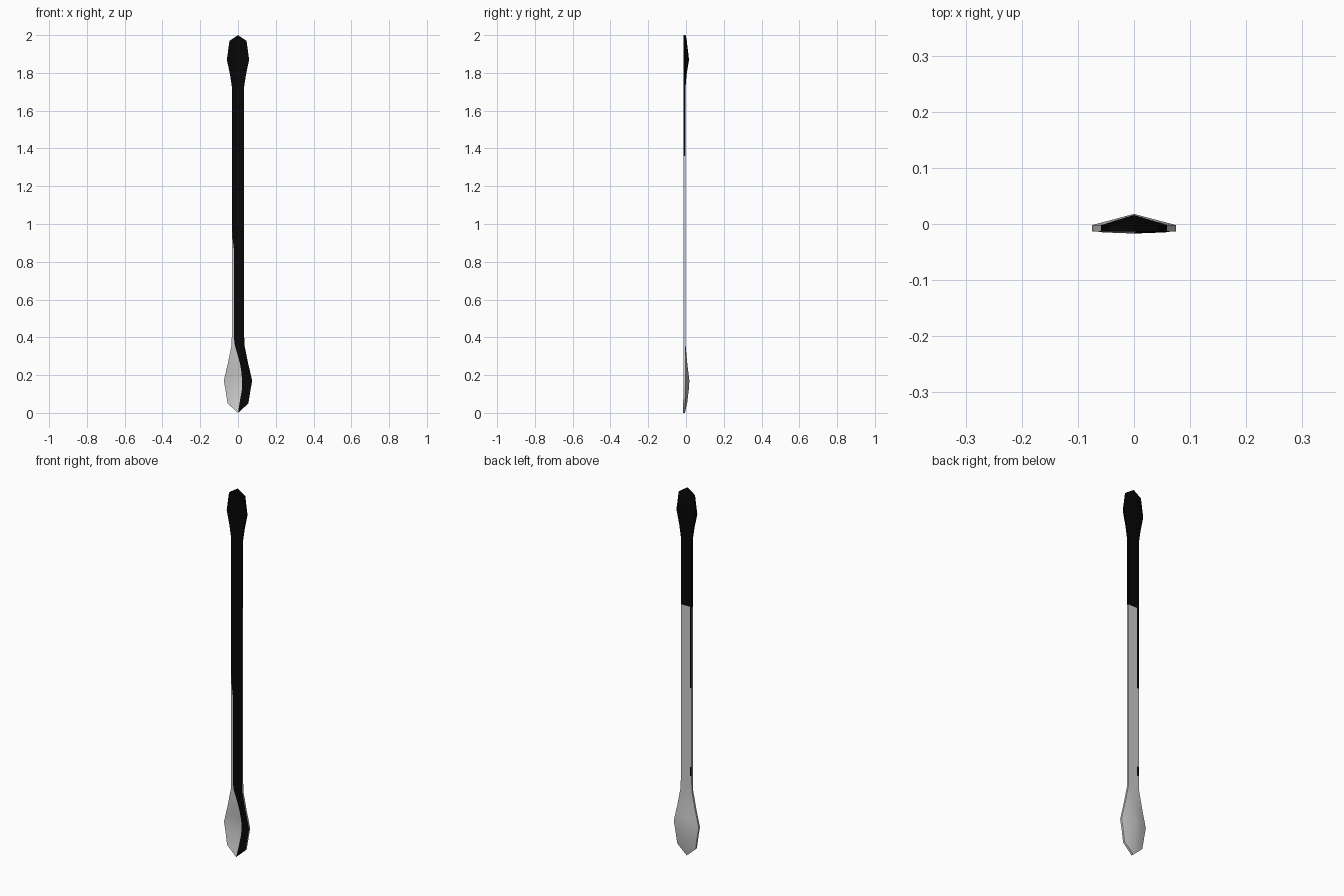
import bpy, bmesh, math

def material(name, v):
    m = bpy.data.materials.new(name)
    m.diffuse_color = (v, v, v, 1)
    return m

T = 0.011  # sheet thickness
# rows: height, half width, rim y, bowl depth, x of the grey/black edge on the front
ROWS = [
    (0.00, 0.000, -0.017, 0.000, 0.000),
    (0.05, 0.055, -0.015, 0.010, 0.008),
    (0.12, 0.066, -0.0135, 0.017, 0.020),
    (0.17, 0.075, -0.013, 0.020, 0.021),
    (0.21, 0.066, -0.013, 0.015, 0.019),
    (0.26, 0.054, -0.013, 0.009, 0.011),
    (0.30, 0.046, -0.013, 0.005, 0.000),
    (0.36, 0.034, -0.013, 0.000, -0.017),
    (0.40, 0.033, -0.013, 0.000, -0.022),
    (0.44, 0.033, -0.013, 0.000, -0.022),
    (0.49, 0.033, -0.013, 0.000, -0.022),
    (0.87, 0.033, -0.013, 0.000, -0.022),
    (0.92, 0.033, -0.013, 0.000, -0.028),
    (1.00, 0.033, -0.013, 0.000, -0.033),
    (1.36, 0.033, -0.013, 0.000, -0.033),
    (1.73, 0.033, -0.013, 0.000, -0.033),
    (1.79, 0.042, -0.013, 0.005, -0.042),
    (1.87, 0.059, -0.013, 0.018, -0.059),
    (1.97, 0.045, -0.013, 0.006, -0.045),
    (2.00, 0.000, -0.013, 0.000, 0.000),
]

bm = bmesh.new()

# one closed ring per row: four front points, then four back points
rings = []
for z, w, rim, depth, b in ROWS:
    def point(x, off):
        k = 1 - abs(x) / w if w else 0
        return bm.verts.new((x, rim + off + depth * k, z))
    front = [point(x, 0) for x in (-w, min(b, 0), max(b, 0), w)]
    back = [point(x, T) for x in (w, 0, -0.65 * w, -w)]
    rings.append(front + back)

# faces, coloured by side and height (0 = steel, 1 = black)
for i in range(len(ROWS) - 1):
    z = (ROWS[i][0] + ROWS[i + 1][0]) / 2
    b = (ROWS[i][4] + ROWS[i + 1][4]) / 2
    for j in range(8):
        k = (j + 1) % 8
        f = bm.faces.new((rings[i][j], rings[i][k], rings[i + 1][k], rings[i + 1][j]))
        black = z > 1.36                                  # dipped upper end
        black |= j == 2 or (j == 1 and b < 0)             # front coating
        black |= j == 6 and (0.92 < z or 0.44 < z < 0.49)  # drips on the back edge
        f.material_index = int(black)

bmesh.ops.remove_doubles(bm, verts=bm.verts, dist=1e-5)
bmesh.ops.recalc_face_normals(bm, faces=bm.faces)

# the double ended spatula
mesh = bpy.data.meshes.new("double_ended_spatula")
bm.to_mesh(mesh)
bm.free()
mesh.materials.append(material("pale steel", 0.6))
mesh.materials.append(material("black", 0.002))
obj = bpy.data.objects.new("double_ended_spatula", mesh)
bpy.context.collection.objects.link(obj)
bpy.context.view_layer.objects.active = obj
obj.select_set(True)
bpy.ops.object.shade_smooth_by_angle(angle=math.radians(40))
